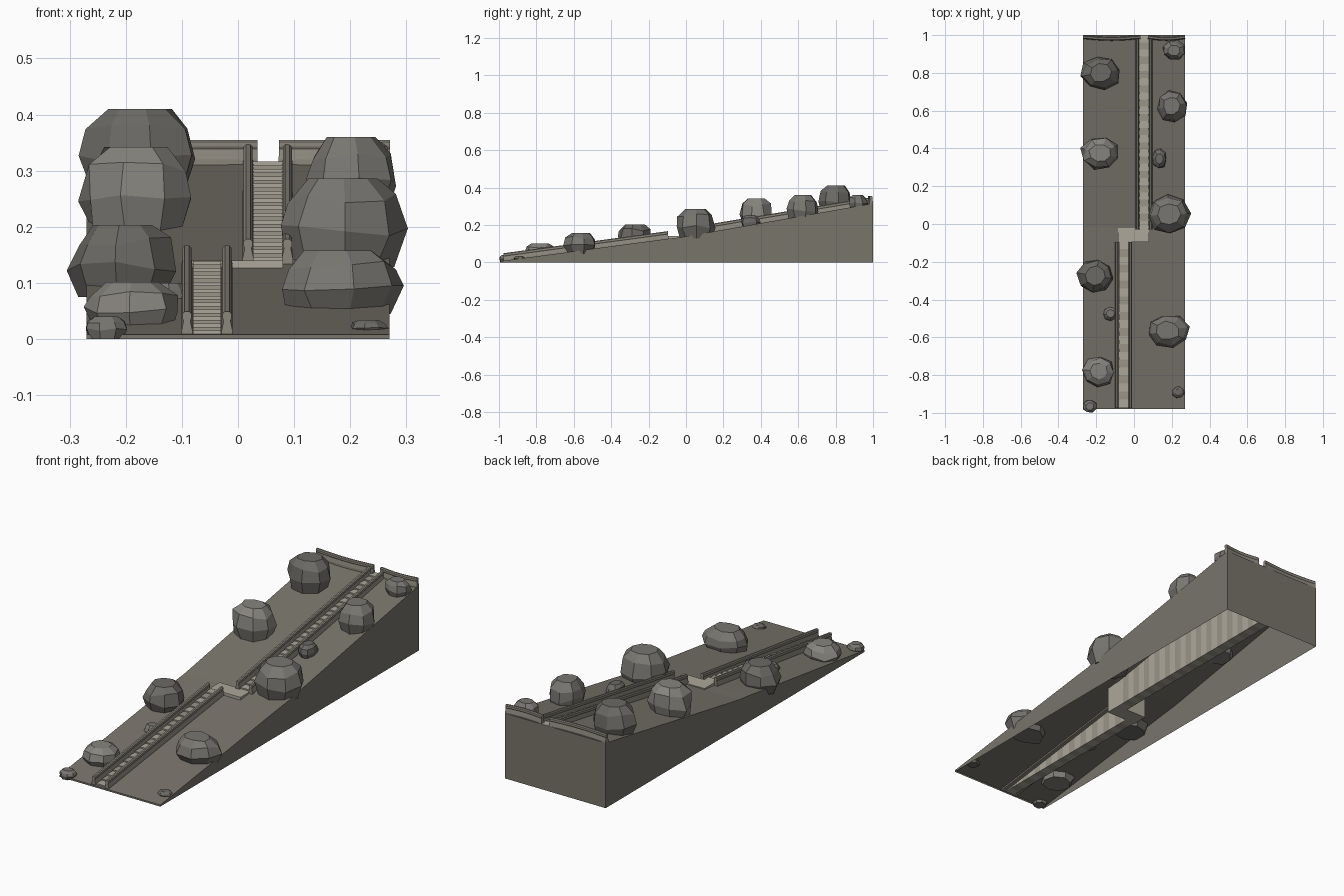
import bpy, bmesh, math, random
from mathutils import Vector

if "Cube" in bpy.data.objects:
    bpy.data.objects.remove(bpy.data.objects["Cube"])

random.seed(4)
GROUND = [(-0.98, 0.008), (-0.09, 0.127), (-0.02, 0.135), (1.0, 0.315)]
HALF = 0.27


def tone(name, v):
    """Warm dark grey of the given value."""
    m = bpy.data.materials.new(name)
    m.diffuse_color = (v, v * 0.93, v * 0.78, 1)
    return m


EARTH = tone("earth", 0.19)
STONE = tone("stone", 0.26)
STEP_A = tone("step_light", 0.42)
STEP_B = tone("step_dark", 0.32)
LEAF = []
for i, v in enumerate((0.15, 0.19, 0.24)):
    m = tone("leaf_%d" % i, v)
    m.diffuse_color = (v, v * 0.96, v * 0.87, 1)
    LEAF.append(m)


def finish(name, bm, mat):
    bmesh.ops.recalc_face_normals(bm, faces=bm.faces)
    me = bpy.data.meshes.new(name)
    bm.to_mesh(me)
    bm.free()
    me.materials.append(mat)
    ob = bpy.data.objects.new(name, me)
    bpy.context.collection.objects.link(ob)
    return ob


def loft(name, rings, mat):
    """Join closed rings of points into a capped skin."""
    bm = bmesh.new()
    rows = [[bm.verts.new(p) for p in r] for r in rings]
    n = len(rows[0])
    for a, b in zip(rows, rows[1:]):
        for i in range(n):
            j = (i + 1) % n
            bm.faces.new((a[i], a[j], b[j], b[i]))
    bm.faces.new(rows[0])
    bm.faces.new(rows[-1])
    return finish(name, bm, mat)


def extrude_x(name, outline, x0, x1, mat):
    """Extrude a side outline (y, z) between two x positions."""
    return loft(name, [[(x, y, z) for y, z in outline] for x in (x0, x1)], mat)


# Hillside wedge, open underneath
hill = extrude_x("hillside", [(-0.98, 0)] + GROUND + [(1.0, 0)], -HALF, HALF, EARTH)
bm = bmesh.new()
bm.from_mesh(hill.data)
bottom = [f for f in bm.faces if all(v.co.z < 1e-5 for v in f.verts)]
bmesh.ops.delete(bm, geom=bottom, context='FACES_ONLY')
bm.to_mesh(hill.data)
bm.free()


# Stair flights: alternating stone blocks going down to the base
def stairs(name, x0, x1, y0, y1, z0, z1, count):
    for i in range(count):
        a = y0 + (y1 - y0) * i / count
        b = y0 + (y1 - y0) * (i + 1) / count
        z = z0 + (z1 - z0) * (i + 1) / count
        extrude_x("%s_%d" % (name, i + 1), [(a, 0), (a, z), (b, z), (b, 0)],
                  x0, x1, STEP_B if i % 2 else STEP_A)


stairs("lower_step", -0.080, -0.030, -0.97, -0.09, 0.009, 0.139, 21)
stairs("upper_step", 0.027, 0.080, -0.021, 0.999, 0.14, 0.316, 27)
extrude_x("landing", [(-0.095, 0), (-0.095, 0.14), (-0.02, 0.14), (-0.02, 0)],
          -0.085, 0.08, STEP_A)

# Moulded balustrade section: (half width, height)
SECTION = [(0.010, -0.008), (0.010, 0.005), (0.006, 0.024), (0.008, 0.028),
           (0.008, 0.036), (0.004, 0.040)]
PROFILE = SECTION + [(-w, h) for w, h in reversed(SECTION)]


def balustrade(name, path, mat):
    rings = []
    for i, p in enumerate(path):
        d = Vector(path[min(i + 1, len(path) - 1)]) - Vector(path[max(i - 1, 0)])
        side = Vector((d.y, -d.x, 0)).normalized()
        rings.append([Vector(p) + side * w + Vector((0, 0, h)) for w, h in PROFILE])
    loft(name, rings, mat)


for side, x in (("left", -0.091), ("right", -0.0195)):
    balustrade("lower_rail_" + side, [(x, -0.975, 0.009), (x, -0.095, 0.127)], STONE)
for side, x in (("left", 0.018), ("right", 0.088)):
    balustrade("upper_rail_" + side, [(x, -0.03, 0.138), (x, 0.99, 0.308)], STONE)

# Bowed parapets along the top edge
for side, x0, x1 in (("left", -HALF, 0.034), ("right", 0.074, HALF)):
    pts = []
    for i in range(9):
        t = i / 8
        pts.append((x0 + (x1 - x0) * t, 0.99 - 0.010 * math.sin(math.pi * t), 0.315))
    balustrade("parapet_" + side, pts, STONE)


# Faceted shrubs: x, y, radius x, radius y, bottom z, top z, leaf tone
SHRUBS = [
    (-0.175, 0.80, 0.107, 0.093, 0.255, 0.41, 0),
    (-0.178, 0.375, 0.106, 0.090, 0.190, 0.342, 2),
    (-0.203, -0.275, 0.097, 0.093, 0.075, 0.203, 0),
    (-0.185, -0.78, 0.085, 0.080, 0.015, 0.102, 2),
    (-0.235, -0.965, 0.040, 0.036, 0.0, 0.04, 1),
    (-0.125, -0.475, 0.039, 0.038, 0.055, 0.10, 1),
    (0.212, 0.92, 0.062, 0.052, 0.285, 0.36, 1),
    (0.200, 0.625, 0.084, 0.088, 0.22, 0.36, 1),
    (0.135, 0.345, 0.039, 0.052, 0.185, 0.25, 0),
    (0.185, 0.05, 0.113, 0.105, 0.128, 0.286, 1),
    (0.180, -0.565, 0.112, 0.088, 0.045, 0.158, 1),
    (0.233, -0.89, 0.034, 0.032, 0.01, 0.034, 0),
]
LEVELS = [(0.0, 0.80), (0.42, 1.0), (0.76, 0.88), (1.0, 0.56)]
for k, (x, y, rx, ry, z0, z1, leaf) in enumerate(SHRUBS):
    turn = random.uniform(0, math.pi / 4)
    rings = []
    for h, r in LEVELS:
        ring = []
        for i in range(8):
            a = turn + i * math.tau / 8
            q = r * random.uniform(0.9, 1.07)
            lift = random.uniform(-0.07, 0.07) if 0 < h < 1 else 0
            ring.append((x + rx * q * math.cos(a), y + ry * q * math.sin(a),
                         z0 + (z1 - z0) * (h + lift)))
        rings.append(ring)
    loft("shrub_%d" % (k + 1), rings, LEAF[leaf])

for m in bpy.data.materials:
    if m.users and not m.is_grease_pencil:
        m.use_nodes = True
        m.node_tree.nodes["Principled BSDF"].inputs["Base Color"].default_value = m.diffuse_color
